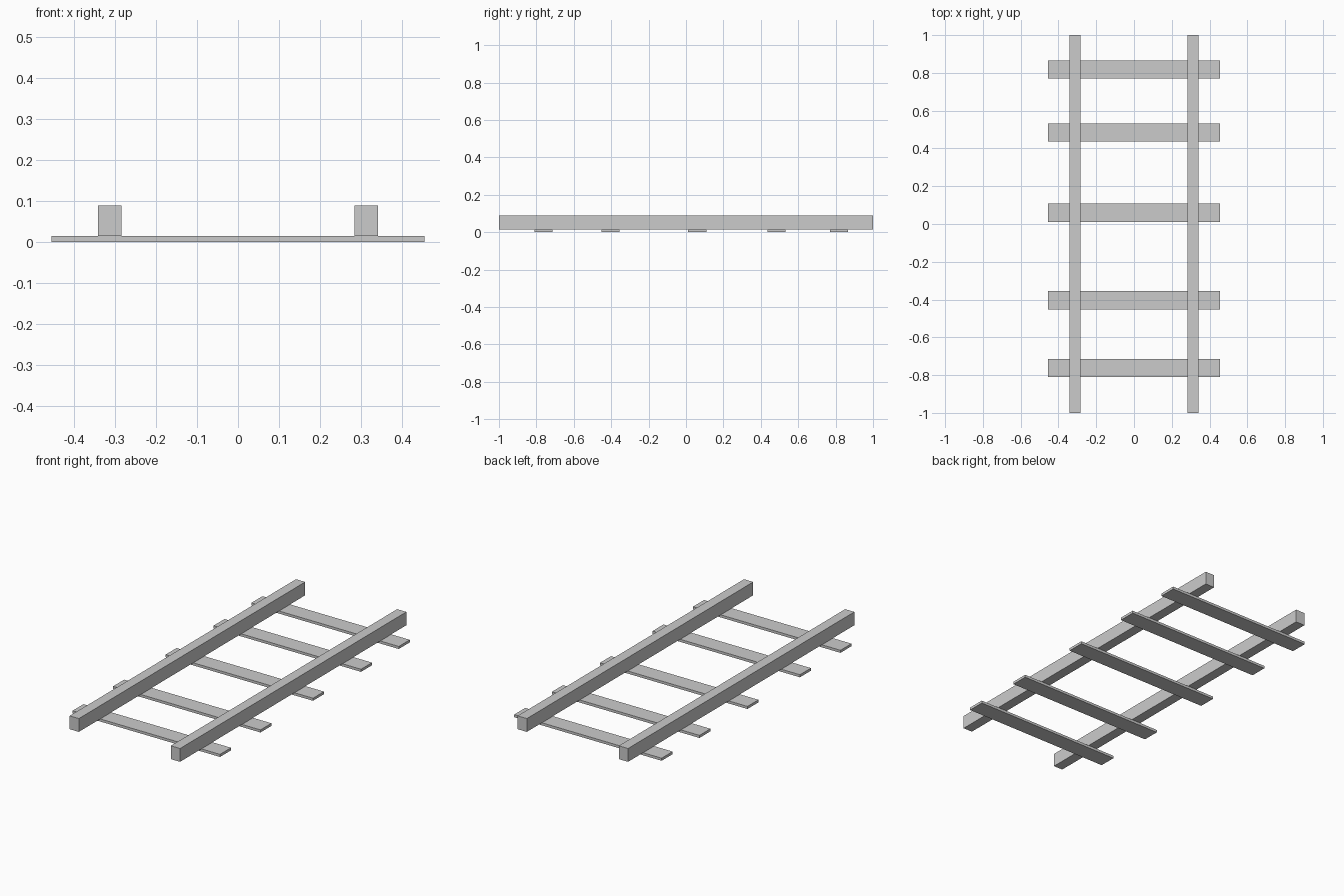
import bpy, bmesh
from mathutils import Matrix, Vector

if "Cube" in bpy.data.objects:
    bpy.data.objects.remove(bpy.data.objects["Cube"])


def box(name, lo, hi):
    """Axis-aligned flat-shaded box between two corners."""
    lo, hi = Vector(lo), Vector(hi)
    bm = bmesh.new()
    bmesh.ops.create_cube(bm, size=1, matrix=Matrix.Diagonal((*(hi - lo), 1)))
    mesh = bpy.data.meshes.new(name)
    bm.to_mesh(mesh)
    bm.free()
    ob = bpy.data.objects.new(name, mesh)
    ob.location = (lo + hi) / 2
    bpy.context.collection.objects.link(ob)
    return ob


SLEEPER_TOP = 0.0145
RAIL_TOP = 0.089

# Thin sleepers, unevenly spaced
for i, y in enumerate((-0.762, -0.404, 0.060, 0.484, 0.818)):
    box(f"sleeper_{i + 1}", (-0.456, y - 0.0485, 0), (0.456, y + 0.0485, SLEEPER_TOP))

# Two long rails resting on the sleepers
for side, x in (("left", -0.313), ("right", 0.313)):
    box(f"rail_{side}", (x - 0.0285, -1, SLEEPER_TOP), (x + 0.0285, 1, RAIL_TOP))
